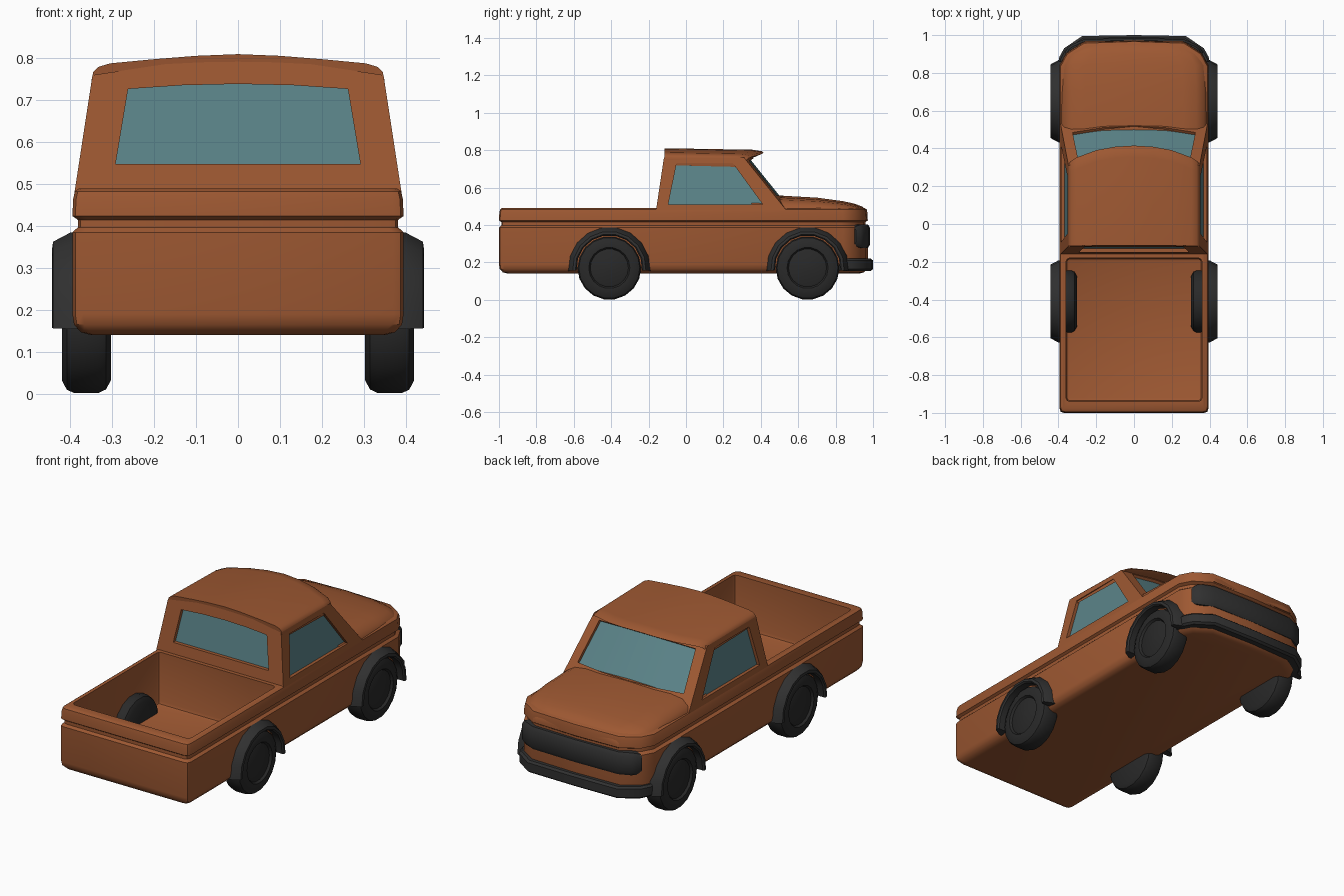
import bpy, bmesh, math

if "Cube" in bpy.data.objects:
    bpy.data.objects.remove(bpy.data.objects["Cube"])


def material(name, rgb):
    m = bpy.data.materials.new(name)
    m.diffuse_color = (*rgb, 1)
    m.use_nodes = True
    m.node_tree.nodes["Principled BSDF"].inputs["Base Color"].default_value = m.diffuse_color
    return m


PAINT = material("copper paint", (0.34, 0.098, 0.032))
GLASS = material("blue glass", (0.105, 0.23, 0.25))
TRIM = material("charcoal trim", (0.03, 0.03, 0.03))
RUBBER = material("dark rubber", (0.022, 0.022, 0.022))


def finish(name, bm, mats, angle=35):
    bmesh.ops.remove_doubles(bm, verts=bm.verts, dist=0.0005)
    bmesh.ops.recalc_face_normals(bm, faces=bm.faces)
    me = bpy.data.meshes.new(name)
    bm.to_mesh(me)
    bm.free()
    ob = bpy.data.objects.new(name, me)
    bpy.context.collection.objects.link(ob)
    for m in mats:
        me.materials.append(m)
    smooth(ob, angle)
    return ob


def smooth(ob, angle=35):
    bpy.ops.object.select_all(action='DESELECT')
    bpy.context.view_layer.objects.active = ob
    ob.select_set(True)
    bpy.ops.object.shade_smooth_by_angle(angle=math.radians(angle))


def loft(name, rings, mat, closed=True, cyclic=False, angle=35):
    """Skin a list of equal-length point rings; cap the ends."""
    bm = bmesh.new()
    vs = [[bm.verts.new(p) for p in r] for r in rings]
    n, k = len(rings[0]), len(rings)
    for i in range(k if cyclic else k - 1):
        a, b = vs[i], vs[(i + 1) % k]
        for j in range(n if closed else n - 1):
            bm.faces.new((a[j], a[(j + 1) % n], b[(j + 1) % n], b[j]))
    if cyclic and not closed:
        bm.faces.new([r[0] for r in vs])
        bm.faces.new([r[-1] for r in vs])
    elif not cyclic:
        bm.faces.new(vs[0])
        bm.faces.new(vs[-1])
    return finish(name, bm, [mat], angle)


def mirrored(half):
    """Half path with x > 0, ending at x = 0, continued to the other side."""
    return half + [(-p[0],) + tuple(p[1:]) for p in reversed(half[:-1])]


# Lower body: stacked plan outlines with a groove below the rail
half = [(0.37, -1), (0.388, -0.994), (0.395, -0.975), (0.395, 0.84),
        (0.36, 0.905), (0.27, 0.963), (0, 0.972)]
plan = mirrored(half)
levels = [(0.14, 0.045), (0.147, 0.02), (0.165, 0.004), (0.19, 0), (0.385, 0),
          (0.397, 0.013), (0.415, 0.013), (0.424, 0), (0.465, 0.002),
          (0.483, 0.006), (0.49, 0.016)]


def inset(p, d):
    x, y = p
    x -= math.copysign(d, x) if abs(x) > 0.01 else 0
    y += d if y < -0.9 else (-d if y > 0.8 else 0)
    return x, y


body = loft("lower_body", [[(*inset(p, d), z) for p in plan] for z, d in levels], PAINT)

# Cargo bed hollow
bm = bmesh.new()
bmesh.ops.create_cube(bm, size=1)
for v in bm.verts:
    v.co = (v.co.x * 0.72, v.co.y * 0.76 - 0.56, v.co.z * 0.5 + 0.45)
bmesh.ops.bevel(bm, geom=bm.edges[:], offset=0.02, segments=2, affect='EDGES', profile=0.5)
cutter = finish("bed_cutter", bm, [PAINT])
cutter.hide_render = True
mod = body.modifiers.new("bed", 'BOOLEAN')
mod.operation, mod.object, mod.solver = 'DIFFERENCE', cutter, 'EXACT'
bpy.context.view_layer.objects.active = body
bpy.ops.object.modifier_apply(modifier="bed")
bpy.data.objects.remove(cutter)
smooth(body)

# Hood: cross-sections (y, half width, crown height)
hood = []
for y, w, t in [(0.35, 0.39, 0.56), (0.5, 0.39, 0.557), (0.7, 0.39, 0.546),
                (0.84, 0.385, 0.527), (0.90, 0.355, 0.514), (0.945, 0.295, 0.497),
                (0.962, 0.265, 0.475), (0.968, 0.26, 0.44)]:
    s = t - 0.43
    sec = [(w, 0.43), (w - 0.002, 0.43 + s * 0.4), (w - 0.02, 0.43 + s * 0.65),
           (w - 0.06, 0.43 + s * 0.83), (w - 0.13, 0.43 + s * 0.92), (0, t)]
    hood.append([(x, y, z) for x, z in mirrored(sec)])
loft("hood", hood, PAINT, angle=45)

# Cab walls with recessed windows
bm = bmesh.new()


def panel(outer, inner, off):
    """Frame plus recessed glass; bottom row left to right, top row back."""
    n = len(outer)
    o = [bm.verts.new(p) for p in outer]
    i = [bm.verts.new(p) for p in inner]
    g = [bm.verts.new([a + b for a, b in zip(p, off)]) for p in inner]
    for k in range(n):
        m = (k + 1) % n
        bm.faces.new((o[k], o[m], i[m], i[k]))
        bm.faces.new((i[k], i[m], g[m], g[k]))
    for k in range(n // 2 - 1):
        f = bm.faces.new((g[k], g[k + 1], g[n - 2 - k], g[n - 1 - k]))
        f.material_index = 1


STEPS = [-1, -0.5, 0, 0.5, 1]


def rows(wb, zb, wt, zt, crown, surf):
    pts = [(t * wb, zb) for t in STEPS]
    pts += [(t * wt, zt + crown * (1 - t * t)) for t in reversed(STEPS)]
    return [(x, surf(x, z), z) for x, z in pts]


def rear(x, z):
    return -0.16 + 0.15 * (z - 0.48)


def front(x, z):
    edge = 0.39 - 0.1536 * (z - 0.48)
    return 0.535 - 0.8036 * (z - 0.48) + 0.047 * (1 - (x / edge) ** 2)


panel(rows(0.39, 0.48, 0.347, 0.76, 0.035, rear),
      rows(0.292, 0.548, 0.262, 0.727, 0.012, rear), (0, 0.02, 0))
panel(rows(0.39, 0.48, 0.347, 0.76, 0.02, front),
      rows(0.325, 0.558, 0.295, 0.742, 0.014, front), (0, -0.013, -0.01))
for s in (-1, 1):
    def side(pts):
        return [(s * (0.39 - 0.1536 * (z - 0.48)), y, z) for y, z in pts]
    panel(side([(rear(0, 0.48), 0.48), (0.535, 0.48), (0.31, 0.76), (rear(0, 0.76), 0.76)]),
          side([(-0.095, 0.51), (0.41, 0.51), (0.25, 0.73), (-0.05, 0.73)]),
          (-s * 0.018, 0, 0))
finish("cab", bm, [PAINT, GLASS], 30)

# Roof with curved visor edge
prof = mirrored([(0.349, 0.75), (0.345, 0.768), (0.332, 0.78), (0.305, 0.788),
                 (0.2, 0.798), (0.1, 0.806), (0, 0.81)])


def lip(x):
    return 0.315 + 0.1 * (1 - (x / 0.349) ** 2) ** 0.7


roof = [[(x, -0.115, z) for x, z in prof],
        [(x, lip(x) - 0.06, z - 0.008) for x, z in prof],
        [(x, lip(x) - 0.01, z - 0.016) for x, z in prof],
        [(x, lip(x), z - 0.024) for x, z in prof],
        [(x * 0.985, lip(x) - 0.035, z - 0.04) for x, z in prof],
        [(x * 0.985, -0.112, z - 0.03) for x, z in prof]]
loft("roof", roof, PAINT, closed=False, cyclic=True)

# Wheels and fender flares
tyre = [(0.303, 0.001), (0.303, 0.14), (0.315, 0.162), (0.332, 0.17), (0.392, 0.17),
        (0.408, 0.163), (0.42, 0.14), (0.42, 0.11), (0.408, 0.102), (0.412, 0.092),
        (0.416, 0.001)]
flare = [(0.37, 0.175), (0.435, 0.175), (0.443, 0.182), (0.441, 0.196),
         (0.40, 0.218), (0.37, 0.222)]


def turn(section, cy, s, a):
    return [(s * x, cy + r * math.cos(a), 0.17 + r * math.sin(a)) for x, r in section]


for cy, end in ((-0.41, "rear"), (0.65, "front")):
    for s, hand in ((1, "right"), (-1, "left")):
        loft(f"{end}_{hand}_wheel",
             [turn(tyre, cy, s, (k + 0.5) * math.tau / 18 - math.pi / 2) for k in range(18)],
             RUBBER, closed=False, cyclic=True)
        loft(f"{end}_{hand}_fender_flare",
             [turn(flare, cy, s, math.radians(-4 + 188 * k / 9)) for k in range(10)], TRIM)


# Bumper and grille: bands following the nose
def band(name, path, section):
    rings = []
    for x, y, h in mirrored(path):
        d = math.hypot(x * 0.8, y - 0.5)
        nx, ny = x * 0.8 / d, (y - 0.5) / d
        rings.append([(x + nx * o, y + ny * o, zc + dz * h) for o, zc, dz in section])
    loft(name, rings, TRIM)


def bar(z, hh, depth):
    return [(-depth, z, -hh), (-0.012, z, -hh), (0, z, -hh * 0.7),
            (0, z, hh * 0.7), (-0.012, z, hh), (-depth, z, hh)]


band("front_bumper", [(0.405, 0.83, 0.9), (0.395, 0.885, 1), (0.37, 0.93, 1),
                      (0.275, 0.995, 1), (0, 1.0, 1)], bar(0.187, 0.033, 0.06))
band("grille", [(0.366, 0.908, 0.75), (0.35, 0.935, 0.95), (0.33, 0.95, 1),
                (0.265, 0.978, 1), (0, 0.985, 1)], bar(0.34, 0.062, 0.05))
